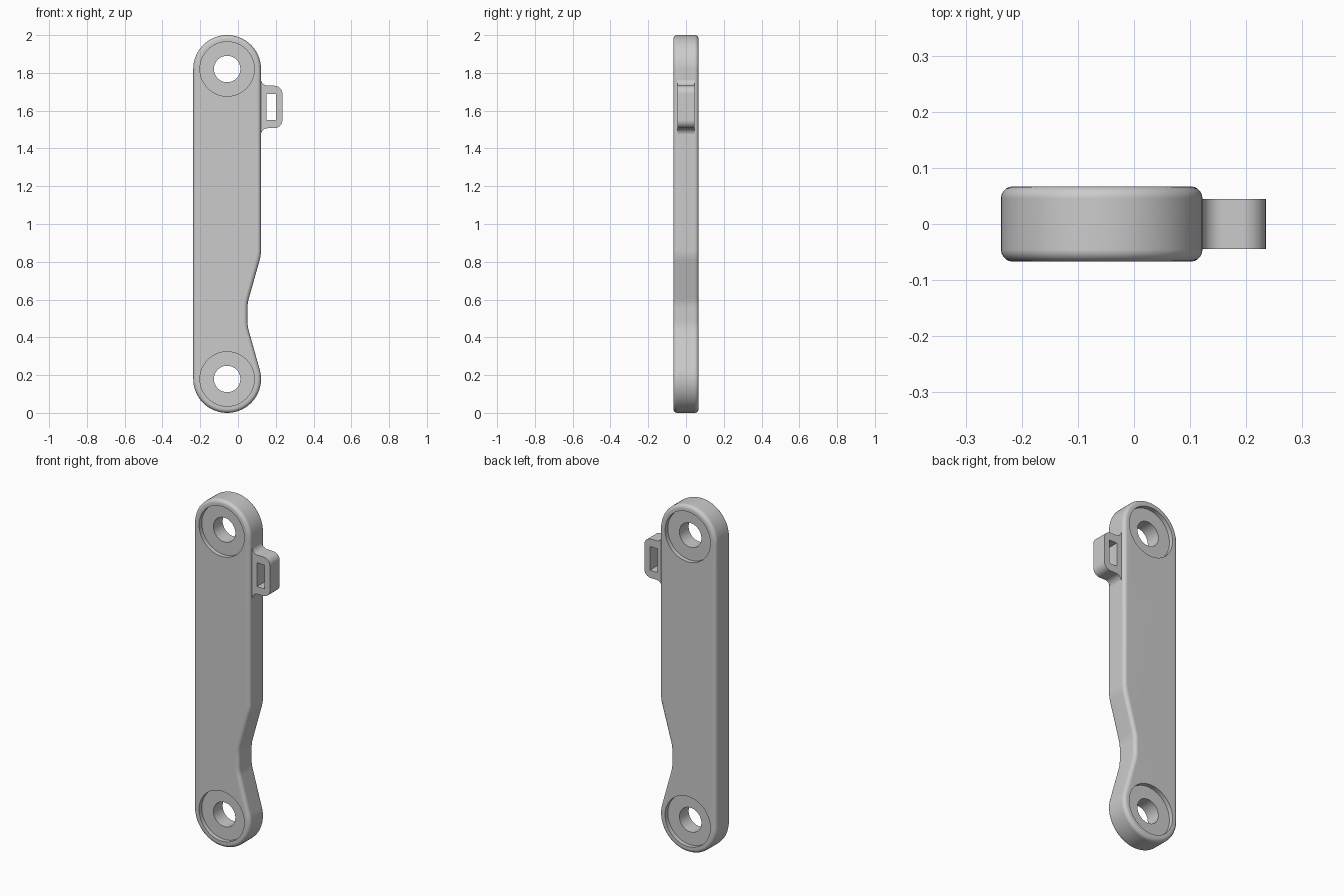
import bpy, bmesh, math
from mathutils import Vector

cube = bpy.data.objects.get("Cube")
if cube:
    bpy.data.objects.remove(cube, do_unlink=True)

grey = bpy.data.materials.new("plain grey")
grey.use_nodes = True
colour = (0.6, 0.6, 0.6, 1)
grey.diffuse_color = colour
grey.node_tree.nodes["Principled BSDF"].inputs["Base Color"].default_value = colour


def arc(x, z, r, start, sweep, steps):
    """Points along an arc in x, z; angles in degrees."""
    angles = [math.radians(start + sweep * k / steps) for k in range(steps + 1)]
    return [Vector((x + r * math.cos(a), z + r * math.sin(a))) for a in angles]


def rounded(corners, steps=8):
    """Points along a path of corners (x, z, radius)."""
    out = []
    for i, (x, z, r) in enumerate(corners):
        p = Vector((x, z))
        if r == 0:
            out.append(p)
            continue
        a = (Vector(corners[i - 1][:2]) - p).normalized()
        b = (Vector(corners[i + 1][:2]) - p).normalized()
        half = a.angle(b) / 2
        centre = p + (a + b).normalized() * r / math.sin(half)
        start = p + a * r / math.tan(half) - centre
        end = p + b * r / math.tan(half) - centre
        sweep = math.pi - 2 * half
        for k in range(steps + 1):
            t = k / steps
            out.append(centre + (start * math.sin((1 - t) * sweep)
                                 + end * math.sin(t * sweep)) / math.sin(sweep))
    return out


def inset(points, d):
    """Move a counter-clockwise outline inward by d."""
    out = []
    for i, p in enumerate(points):
        t = (p - points[i - 1]).normalized()
        t += (points[(i + 1) % len(points)] - p).normalized()
        t.normalize()
        out.append(p + Vector((-t.y, t.x)) * d)
    return out


def build(name, walls):
    """Each wall is a list of (outline, y) rings; the end rings bound the two flat faces."""
    bm = bmesh.new()
    rims = ([], [])
    for wall in walls:
        rings = [[bm.verts.new((p.x, y, p.y)) for p in pts] for pts, y in wall]
        n = len(rings[0])
        for low, high in zip(rings, rings[1:]):
            for i in range(n):
                j = (i + 1) % n
                bm.faces.new((low[i], low[j], high[j], high[i]))
        for rim, ring in zip(rims, (rings[0], rings[-1])):
            rim += [bm.edges.get((ring[i - 1], ring[i])) for i in range(n)]
    for rim, y in zip(rims, (-1, 1)):
        bmesh.ops.triangle_fill(bm, edges=rim, use_beauty=True, normal=(0, y, 0))
    bmesh.ops.recalc_face_normals(bm, faces=bm.faces)
    mesh = bpy.data.meshes.new(name)
    bm.to_mesh(mesh)
    bm.free()
    mesh.materials.append(grey)
    obj = bpy.data.objects.new(name, mesh)
    bpy.context.collection.objects.link(obj)
    bpy.ops.object.select_all(action='DESELECT')
    obj.select_set(True)
    bpy.context.view_layer.objects.active = obj
    bpy.ops.object.shade_smooth_by_angle(angle=math.radians(30))
    weighted = obj.modifiers.new("flat faces", 'WEIGHTED_NORMAL')
    weighted.keep_sharp = True


# Link arm outline: straight left edge, waisted right edge, round ends
LEFT, RIGHT, HALF, BEVEL = -0.237, 0.122, 0.067, 0.021
MID, R = (LEFT + RIGHT) / 2, (RIGHT - LEFT) / 2
PINS = (R, 2 - R)
foot = arc(MID, PINS[0], R, 180, 196, 40)
head = arc(MID, PINS[1], R, 0, 180, 36)
waist = rounded([(foot[-1].x, foot[-1].y, 0), (0.05, 0.46, 0.2),
                 (0.05, 0.58, 0.2), (RIGHT, 0.835, 0.2), (RIGHT, PINS[1], 0)])
outline = foot + waist[1:-1] + head

# Rounded outer edge, front to back
angles = [math.radians(90 * k / 5) for k in range(6)]
front = [(inset(outline, BEVEL * (1 - math.sin(a))),
          -HALF + BEVEL * (1 - math.cos(a))) for a in angles]
walls = [front + [(pts, -y) for pts, y in reversed(front)]]

# Pin holes with a shallow round recess on both faces
FLOOR = HALF - 0.025
for z in PINS:
    wide = arc(MID, z, 0.144, 0, 360, 64)[:-1]
    bore = arc(MID, z, 0.07, 0, 360, 64)[:-1]
    walls.append([(wide, -HALF), (wide, -FLOOR), (bore, -FLOOR),
                  (bore, FLOOR), (wide, FLOOR), (wide, HALF)])
build("link_arm", walls)

# Slotted side loop, flared where it meets the arm
EDGE, OUT, LOW, HIGH, DEPTH = 0.1215, 0.235, 1.507, 1.732, 0.0445
rim = rounded([
    (0.1, LOW - 0.04, 0), (EDGE, LOW - 0.04, 0), (EDGE, LOW, 0.036),
    (OUT, LOW, 0.042), (OUT, HIGH, 0.042), (EDGE, HIGH, 0.036),
    (EDGE, HIGH + 0.04, 0), (0.1, HIGH + 0.04, 0)])
slot = rounded([(0.152, 1.55, 0), (0.2, 1.55, 0),
                (0.2, 1.687, 0), (0.152, 1.687, 0)])
build("side_loop", [[(pts, -DEPTH), (pts, DEPTH)] for pts in (rim, slot)])
